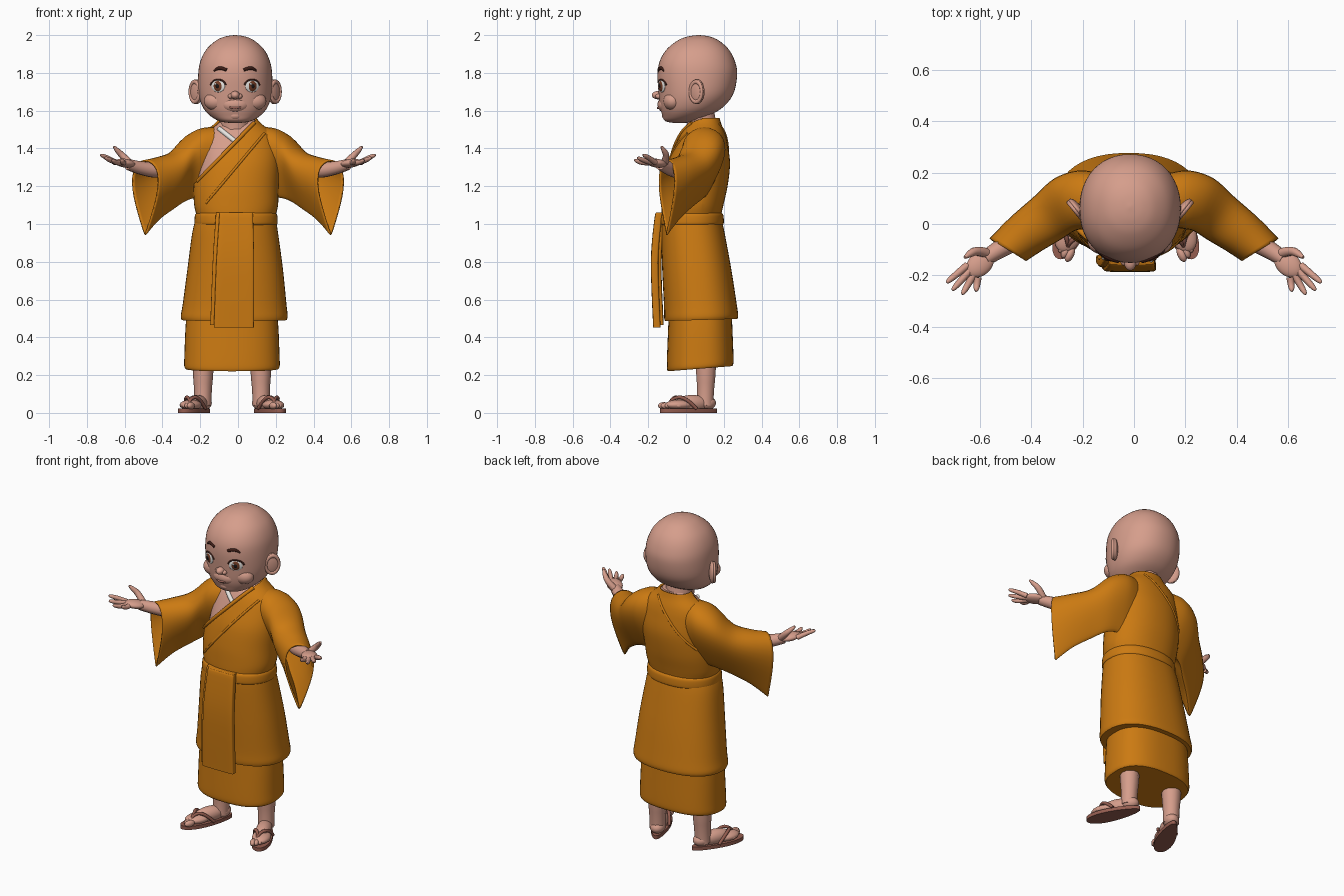
import bpy, bmesh, math
from math import sin, cos, pi, radians, copysign
from mathutils import Vector
from mathutils.bvhtree import BVHTree

if "Cube" in bpy.data.objects:
    bpy.data.objects.remove(bpy.data.objects["Cube"], do_unlink=True)


def material(name, r, g, b):
    m = bpy.data.materials.new(name)
    m.use_nodes = True
    m.diffuse_color = (r, g, b, 1)
    m.node_tree.nodes["Principled BSDF"].inputs["Base Color"].default_value = (r, g, b, 1)
    return m


skin = material("skin", .67, .34, .26)
robe = material("robe_orange", .6, .195, .006)
leather = material("sandal_brown", .3, .11, .08)
brow = material("dark_brown", .045, .012, .008)
iris = material("iris_brown", .17, .045, .018)
black = material("pupil_black", .01, .008, .008)
white = material("white", .85, .83, .8)
lip = material("lip", .45, .18, .14)


# ---- helpers ----
def finish(name, bm, mat):
    bmesh.ops.recalc_face_normals(bm, faces=bm.faces[:])
    me = bpy.data.meshes.new(name)
    bm.to_mesh(me)
    bm.free()
    me.materials.append(mat)
    ob = bpy.data.objects.new(name, me)
    bpy.context.collection.objects.link(ob)
    return ob


def smooth_rings(rings, sub):
    out = []
    for i in range(len(rings) - 1):
        a, b, c, d = (rings[max(0, min(j, len(rings) - 1))] for j in range(i - 1, i + 3))
        for k in range(sub):
            t = k / sub
            out.append([(q * 2 + (r - p) * t + (p * 2 - q * 5 + r * 4 - s) * t**2
                         + (q * 3 - p - r * 3 + s) * t**3) / 2
                        for p, q, r, s in zip(a, b, c, d)])
    return out + [rings[-1]]


def loft(name, rings, mat, sub=5, caps=True):
    bm = bmesh.new()
    rows = [[bm.verts.new(p) for p in r] for r in smooth_rings(rings, sub)]
    n = len(rows[0])
    for a, b in zip(rows, rows[1:]):
        for i in range(n):
            j = (i + 1) % n
            bm.faces.new((a[i], a[j], b[j], b[i]))
    if caps:
        bm.faces.new(rows[0])
        bm.faces.new(rows[-1])
    return finish(name, bm, mat)


def oval(z, cx, cy, rx, ry, power=2.0, tilt=0, n=48):
    ring = []
    for i in range(n):
        c, s = cos(2 * pi * i / n), sin(2 * pi * i / n)
        x = copysign(abs(c) ** (2 / power), c) * rx
        y = copysign(abs(s) ** (2 / power), s) * ry
        ring.append(Vector((cx + x, cy + y, z + tilt * y)))
    return ring


def ball(name, loc, scale, mat, rot=(0, 0, 0)):
    bpy.ops.mesh.primitive_uv_sphere_add(segments=24, ring_count=16, location=loc, rotation=rot)
    ob = bpy.context.object
    ob.name, ob.scale = name, scale
    ob.data.materials.append(mat)
    return ob


def tube(name, pts, radii, mat):
    cu = bpy.data.curves.new(name, 'CURVE')
    cu.dimensions, cu.bevel_depth, cu.bevel_resolution = '3D', 1, 3
    cu.use_fill_caps = True
    sp = cu.splines.new('NURBS')
    sp.points.add(len(pts) - 1)
    for p, co, r in zip(sp.points, pts, radii):
        p.co, p.radius = (*co, 1), r
    sp.use_endpoint_u, sp.order_u, sp.resolution_u = True, min(3, len(pts)), 6
    cu.materials.append(mat)
    ob = bpy.data.objects.new(name, cu)
    bpy.context.collection.objects.link(ob)
    bpy.ops.object.select_all(action='DESELECT')
    ob.select_set(True)
    bpy.context.view_layer.objects.active = ob
    bpy.ops.object.convert(target='MESH')


def surface(ob):
    return BVHTree.FromPolygons([v.co.copy() for v in ob.data.vertices],
                                [tuple(p.vertices) for p in ob.data.polygons])


def snap(tree, x, z, side=-1):
    return tree.ray_cast(Vector((x, side * 2, z)), Vector((0, -side, 0)))[:2]


def drawn_line(name, tree, pts, radii, mat, side=-1):
    hits = [(snap(tree, x, z, side)[0], r) for (x, z), r in zip(pts, radii)]
    hits = [h for h in hits if h[0]]
    tube(name, [h[0] for h in hits], [h[1] for h in hits], mat)


# ---- head ----
HX = -.015
head = loft("head", [oval(z, HX, cy, rx, ry, 2.15) for z, cy, rx, ry in (
    (1.535, -.035, .03, .03), (1.545, -.03, .085, .08), (1.575, 0, .135, .125),
    (1.62, .03, .172, .168), (1.69, .053, .194, .198), (1.79, .06, .196, .211),
    (1.862, .06, .184, .199), (1.925, .062, .152, .164), (1.972, .065, .1, .108),
    (1.993, .067, .052, .056), (2.0, .067, .004, .004))], skin)
face = surface(head)
tube("neck", [(HX, .1, 1.35), (HX, .09, 1.48), (HX, .07, 1.62)], [.1, .078, .08], skin)
ball("nose", (HX, -.148, 1.682), (.024, .033, .022), skin)
ball("muzzle", (HX, -.105, 1.632), (.075, .046, .045), skin)
ball("chin", (HX, -.083, 1.575), (.05, .045, .032), skin)


def face_disc(name, x, z, rx, rz, depth, mat, lift=0):
    p, n = snap(face, x, z)
    ball(name, p + n * lift, (rx, rz, depth), mat, n.to_track_quat('Z', 'Y').to_euler())


for s, side in ((1, "left"), (-1, "right")):
    ex = HX + s * .09
    ball(side + "_nostril", (HX + s * .024, -.143, 1.676), (.014, .019, .014), skin)
    ball(side + "_cheek", (HX + s * .1, -.07, 1.65), (.065, .05, .05), skin)
    # eyes and brows
    face_disc(side + "_eye_white", ex, 1.73, .04, .033, .008, white)
    face_disc(side + "_iris", ex, 1.73, .029, .03, .011, iris)
    face_disc(side + "_pupil", ex, 1.73, .016, .017, .0135, black)
    face_disc(side + "_eye_glint", ex - .01, 1.742, .006, .006, .004, white, .011)
    arc = [radians(a) for a in range(10, 171, 20)]
    drawn_line(side + "_lashes", face, [(ex + .041 * cos(a), 1.73 + .034 * sin(a)) for a in arc],
               [.005] * len(arc), brow)
    drawn_line(side + "_eyebrow", face,
               [(HX + s * x, z) for x, z in ((.045, 1.815), (.07, 1.826), (.095, 1.824), (.112, 1.81))],
               [.008, .01, .009, .004], brow)
    # ears stand out towards the back
    turn = -s * radians(39)
    ball(side + "_ear", (HX + s * .205, .058, 1.7), (.018, .05, .066), skin, (0, 0, turn))
    bpy.ops.mesh.primitive_torus_add(major_segments=28, minor_segments=10, major_radius=1,
                                     minor_radius=.22, location=(HX + s * .214, .053, 1.7),
                                     rotation=(0, pi / 2, turn))
    rim = bpy.context.object
    rim.name, rim.scale = side + "_ear_rim", (.053, .039, .04)
    rim.data.materials.append(skin)

# smile
ms = [(-.058, .012), (-.03, -.003), (0, -.007), (.03, -.003), (.058, .012)]
tube("mouth", [(HX + x, -.151 + 9 * x * x, 1.62 + z) for x, z in ms], [.002, .005, .006, .005, .002], lip)

# ---- torso: bare chest under a wrapped robe ----
body = ((1.0, -.01, .03, .205, .16), (1.04, -.01, .028, .208, .158), (1.1, -.01, .035, .222, .163),
        (1.2, -.01, .05, .225, .17), (1.32, 0, .068, .222, .165), (1.42, 0, .082, .212, .138),
        (1.48, 0, .09, .185, .116), (1.53, 0, .097, .125, .09), (1.56, 0, .1, .098, .078))
chest = loft("chest", [oval(z, x, y, rx - .018, ry - .018, 2.2) for z, x, y, rx, ry in body], skin)
top = loft("robe_top", [oval(z, x, y, rx, ry, 2.2) for z, x, y, rx, ry in body], robe, caps=False)
wrap = surface(top)
bm = bmesh.new()
bm.from_mesh(top.data)
corner, slope, front = Vector((.09, 0, 1.545)), Vector((-1.03, 0, 1)), .085
for co, no in ((corner, slope), (Vector((0, front, 0)), Vector((0, 1, 0)))):
    bmesh.ops.bisect_plane(bm, geom=bm.verts[:] + bm.edges[:] + bm.faces[:], plane_co=co, plane_no=no)
cut = [f for f in bm.faces if f.calc_center_median().y < front
       and (f.calc_center_median() - corner).dot(slope) > 0]
bmesh.ops.delete(bm, geom=cut, context='FACES')
bm.to_mesh(top.data)
bm.free()
mod = top.modifiers.new("cloth", 'SOLIDIFY')
mod.thickness = .012


def diagonal(x0, z0, x1, z1, n=10):
    return [(x0 + (x1 - x0) * i / n, z0 + (z1 - z0) * i / n) for i in range(n + 1)]


drawn_line("robe_lapel", wrap, diagonal(.085, 1.535, -.215, 1.227), [.011] * 11, robe)
drawn_line("robe_front_fold", wrap, diagonal(.14, 1.48, -.17, 1.11), [.007] * 11, robe)
drawn_line("robe_back_fold", wrap, diagonal(.07, 1.53, -.19, 1.25), [.007] * 11, robe, 1)
drawn_line("inner_collar", surface(chest), diagonal(-.1, 1.505, -.012, 1.435), [.013] * 11, white)

# ---- skirts, belt and sash ----
loft("robe_skirt", [oval(z, x, y, rx, ry, 2.3, .03 * (z < .6)) for z, x, y, rx, ry in (
    (1.04, -.01, .028, .207, .157), (.96, -.015, .035, .226, .168), (.76, -.015, .057, .253, .183),
    (.58, -.018, .075, .274, .192), (.515, -.02, .08, .283, .196), (.492, -.02, .08, .278, .192))], robe)
loft("under_skirt", [oval(z, -.032, .075, rx, ry, 2.5, .08) for z, rx, ry in (
    (.58, .235, .165), (.45, .246, .17), (.3, .252, .176), (.25, .253, .176), (.234, .246, .17))], robe)
loft("belt", [oval(z, -.01, .029, r, r - .049, 2.2) for z, r in (
    (.995, .212), (1.005, .22), (1.045, .218), (1.06, .208))], robe)


def panel(name, dx, dy, low, w):
    rows = ((1.062, -.015, -.13, -.012), (1.03, -.015, -.143, -.01), (.8, -.02, -.162, 0), (low, -.027, -.15, .006))
    loft(name, [oval(z, x + dx, y + dy, w + g, .02, 7) for z, x, y, g in rows], robe)


panel("sash_front", .005, -.004, .452, .1)
panel("sash_back", -.014, .012, .465, .1)


# ---- sleeves, arms and hands ----
def sleeve_ring(s, x, y, high, low, w, dx, dy, n=32):
    ring = []
    for i in range(n):
        t = 2 * pi * i / n
        k = w * 1.22 * sin(t) * (.7 + .45 * cos(t))
        ring.append(Vector((s * (x + dx * k), y + dy * k, (high + low) / 2 + (high - low) / 2 * cos(t))))
    return ring


fingers = {"index": (.032, .725, -.225, 1.365), "middle": (.011, .703, -.254, 1.35),
           "ring": (-.01, .665, -.27, 1.338), "little": (-.03, .613, -.258, 1.34)}
for s, side in ((1, "left"), (-1, "right")):
    sleeve = loft(side + "_sleeve", [sleeve_ring(s, *r) for r in (
        (.12, .095, 1.515, 1.12, .1, 0, 1), (.2, .095, 1.505, 1.14, .115, .1, 1),
        (.27, .075, 1.465, 1.125, .112, .35, .93), (.34, .02, 1.385, 1.08, .1, .55, .83),
        (.42, -.04, 1.355, 1.02, .092, .7, .7), (.49, -.1, 1.34, .94, .085, .85, .53))],
        robe, caps=False)
    mod = sleeve.modifiers.new("cloth", 'SOLIDIFY')
    mod.thickness = .01
    tube(side + "_arm", [(s * .25, .07, 1.33), (s * .4, -.03, 1.28), (s * .52, -.095, 1.295),
                         (s * .58, -.135, 1.315)], [.05, .046, .036, .03], skin)
    ball(side + "_palm", (s * .598, -.155, 1.322), (.062, .045, .023), skin, (0, radians(-8) * s, -s * radians(43)))
    for name, (k, x, y, z) in fingers.items():
        bx, by = .627 + .68 * k, -.185 + .73 * k
        tube(side + "_" + name + "_finger",
             [(s * bx, by, 1.325), (s * (bx + x) / 2, (by + y) / 2, z - .016), (s * x, y, z), (s * (x + .003), y - .003, z + .001)],
             [.015, .0135, .01, .004], skin)
    tube(side + "_thumb", [(s * .57, -.115, 1.32), (s * .61, -.1, 1.36), (s * .645, -.12, 1.395),
                           (s * .657, -.13, 1.41)], [.02, .018, .013, .006], skin)

# ---- legs, feet and sandals ----
A = radians(25)
for s, side in ((1, "left"), (-1, "right")):
    def at(u, v, z):
        return Vector((-.032 + s * (.195 + u * sin(A) + v * cos(A)), .015 - u * cos(A) + v * sin(A), z))

    turn = (0, 0, math.atan2(-cos(A), s * sin(A)))
    tube(side + "_leg", [at(-.1, 0, .4), at(-.1, 0, .22), at(-.098, 0, .11), at(-.095, 0, .04)],
         [.062, .056, .045, .046], skin)
    ball(side + "_heel", at(-.1, 0, .052), (.055, .044, .038), skin, turn)
    ball(side + "_instep", at(-.02, 0, .05), (.1, .044, .045), skin, turn)
    ball(side + "_forefoot", at(.055, 0, .042), (.08, .053, .028), skin, turn)
    for i in range(5):
        r = .021 - .0022 * i
        ball(f"{side}_toe_{i + 1}", at(.13 - .007 * i * i / 2, -.036 + .0195 * i, .038), (r * 1.5, r * .8, r * .9), skin, turn)
    outline = [(.165 * cos(t), (.053 + .013 * cos(t)) * sin(t)) for t in (2 * pi * i / 40 for i in range(40))]
    loft(side + "_sandal_sole", [[at(u, v, z) for u, v in outline] for z in (0, .022)], leather, sub=1)
    for v in (-1, 1):
        tube(f"{side}_strap_{'inner' if v < 0 else 'outer'}",
             [at(.112, -.018, .045), at(.09, -.012, .08), at(.04, v * .044, .085), at(-.02, v * .052, .022)],
             [.006, .009, .01, .009], leather)

# ---- smooth shading ----
bpy.ops.object.select_all(action='DESELECT')
for ob in bpy.context.scene.objects:
    if ob.type == 'MESH':
        ob.select_set(True)
        bpy.context.view_layer.objects.active = ob
bpy.ops.object.shade_smooth_by_angle(angle=radians(45))
